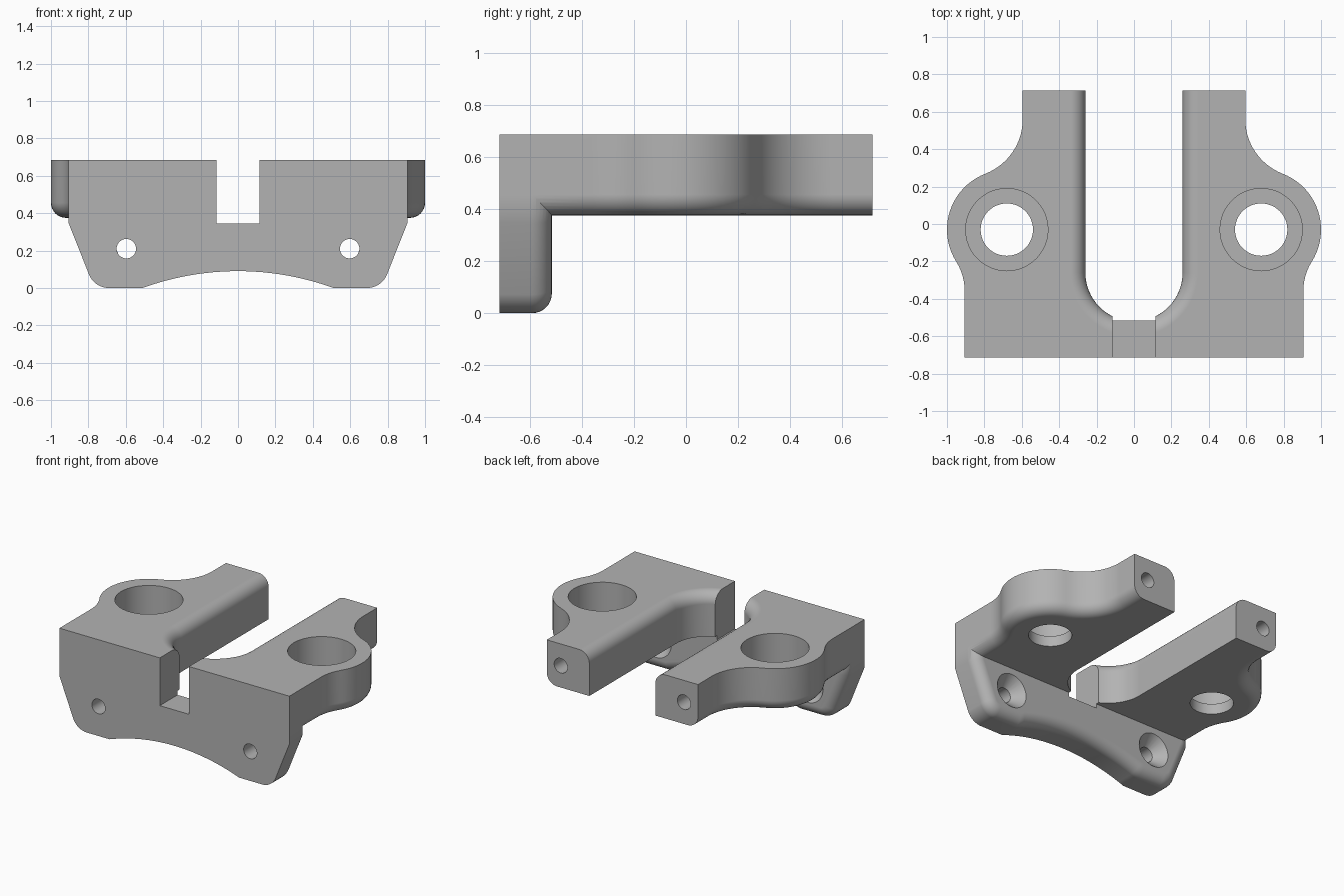
import bpy, bmesh, math
from mathutils import Matrix, Vector

if "Cube" in bpy.data.objects:
    bpy.data.objects.remove(bpy.data.objects["Cube"])

FRONT, BACK = -0.715, 0.715
WALL_BACK = -0.515
PLATE_BOTTOM, TOP = 0.375, 0.685


def arc(cx, cy, r, a0, a1, n):
    return [(cx + r * math.cos(math.radians(a0 + (a1 - a0) * i / n)),
             cy + r * math.sin(math.radians(a0 + (a1 - a0) * i / n))) for i in range(n + 1)]


def mirrored(half):
    """Weld near-identical neighbours and add the mirrored half."""
    pts = []
    for p in half:
        if not pts or math.dist(p, pts[-1]) > 0.01:
            pts.append(p)
    return pts + [(-x, y) for x, y in reversed(pts) if x > 1e-5]


def make_object(name, bm):
    bmesh.ops.recalc_face_normals(bm, faces=bm.faces)
    me = bpy.data.meshes.new(name)
    bm.to_mesh(me)
    bm.free()
    ob = bpy.data.objects.new(name, me)
    bpy.context.collection.objects.link(ob)
    return ob


def prism(name, points, move, round_edge, radius):
    """Extrude an outline of 3D points and round the edges picked by a rule."""
    bm = bmesh.new()
    face = bm.faces.new([bm.verts.new(p) for p in points])
    new = bmesh.ops.extrude_face_region(bm, geom=[face])["geom"]
    bmesh.ops.translate(bm, vec=move, verts=[v for v in new if isinstance(v, bmesh.types.BMVert)])
    bmesh.ops.recalc_face_normals(bm, faces=bm.faces)
    edges = [e for e in bm.edges if round_edge(e.verts[0].co, e.verts[1].co)]
    bmesh.ops.bevel(bm, geom=edges, offset=radius, offset_type='OFFSET', segments=8,
                    profile=0.5, affect='EDGES', clamp_overlap=False)
    return make_object(name, bm)


def round_cutter(r1, r2, start, end):
    """Cylinder or cone between two points."""
    a, b = Vector(start), Vector(end)
    bm = bmesh.new()
    rot = Vector((0, 0, 1)).rotation_difference(b - a).to_matrix().to_4x4()
    bmesh.ops.create_cone(bm, cap_ends=True, segments=48, radius1=r1, radius2=r2,
                          depth=(b - a).length, matrix=Matrix.Translation((a + b) / 2) @ rot)
    return make_object("cutter", bm)


def box_cutter(lo, hi):
    lo, hi = Vector(lo), Vector(hi)
    bm = bmesh.new()
    bmesh.ops.create_cube(bm, size=1, matrix=Matrix.Translation((lo + hi) / 2)
                          @ Matrix.Diagonal((*(hi - lo), 1)))
    return make_object("cutter", bm)


def combine(ob, other, operation):
    bpy.context.view_layer.objects.active = ob
    mod = ob.modifiers.new("combine", 'BOOLEAN')
    mod.operation, mod.solver, mod.object = operation, 'EXACT', other
    bpy.ops.object.modifier_apply(modifier=mod.name)
    bpy.data.objects.remove(other)


# Top plate: two lobed arms around a round-bottomed slot
plate_half = ([(0.905, FRONT)] + arc(1.205, -0.36, 0.30, 180, 147.9, 6)
              + arc(0.68, -0.03, 0.32, -32.1, 69, 20) + arc(0.907, 0.56, 0.312, 249, 180, 14)
              + [(0.595, BACK), (0.26, BACK)] + arc(0, -0.26, 0.26, 0, -90, 16))


def plate_rounding(a, b):
    m = (a + b) / 2
    if abs(m.y) > 0.7 or abs(a.z - b.z) > 0.01:
        return False
    outer_bottom = abs(m.x) > 0.55 and m.z < 0.5
    slot_top = abs(m.x) < 0.3 and m.z > 0.5
    return outer_bottom or slot_top


bracket = prism("bracket", [(x, y, PLATE_BOTTOM) for x, y in mirrored(plate_half)],
                (0, 0, TOP - PLATE_BOTTOM), plate_rounding, 0.08)

# Front wall: tapered sides, rounded feet and a shallow arch below
R = 1.49
swing = math.degrees(math.asin(0.51 / R))
wall_half = ([(0.905, 0.55), (0.905, 0.345)] + arc(0.69, 0.115, 0.115, -22.4, -90, 8)
             + arc(0, 0.09 - R, R, 90 - swing, 90, 12))


def wall_rounding(a, b):
    return min(a.y, b.y) > WALL_BACK - 0.01 and (a.z + b.z) / 2 < 0.54


wall = prism("front_wall", [(x, FRONT, z) for x, z in mirrored(wall_half)],
             (0, WALL_BACK - FRONT, 0), wall_rounding, 0.075)
combine(bracket, wall, 'UNION')

# Square notch in the front
combine(bracket, box_cutter((-0.115, -0.9, 0.345), (0.115, -0.3, 0.9)), 'DIFFERENCE')

# Holes on both sides
for s in (-1, 1):
    for args in (
        (0.22, 0.22, (s * 0.68, -0.03, 0.45), (s * 0.68, -0.03, 0.9)),         # wide bore
        (0.14, 0.14, (s * 0.68, -0.03, 0.2), (s * 0.68, -0.03, 0.6)),          # through hole
        (0.052, 0.052, (s * 0.597, -0.9, 0.21), (s * 0.597, -0.4, 0.21)),      # wall screw hole
        (0.052, 0.13, (s * 0.597, -0.59, 0.21), (s * 0.597, -0.505, 0.21)),    # countersink
        (0.052, 0.052, (s * 0.485, 0.4, 0.53), (s * 0.485, 0.9, 0.53)),        # arm end hole
    ):
        combine(bracket, round_cutter(*args), 'DIFFERENCE')

# Material and smooth shading
grey = bpy.data.materials.new("plain grey")
grey.diffuse_color = (0.45, 0.45, 0.45, 1)
grey.use_nodes = True
grey.node_tree.nodes["Principled BSDF"].inputs["Base Color"].default_value = grey.diffuse_color
bracket.data.materials.clear()
bracket.data.materials.append(grey)
for p in bracket.data.polygons:
    p.material_index = 0
bpy.ops.object.select_all(action='DESELECT')
bracket.select_set(True)
bpy.context.view_layer.objects.active = bracket
bpy.ops.object.shade_smooth_by_angle(angle=math.radians(30))
normals = bracket.modifiers.new("even_shading", 'WEIGHTED_NORMAL')
normals.keep_sharp = True
